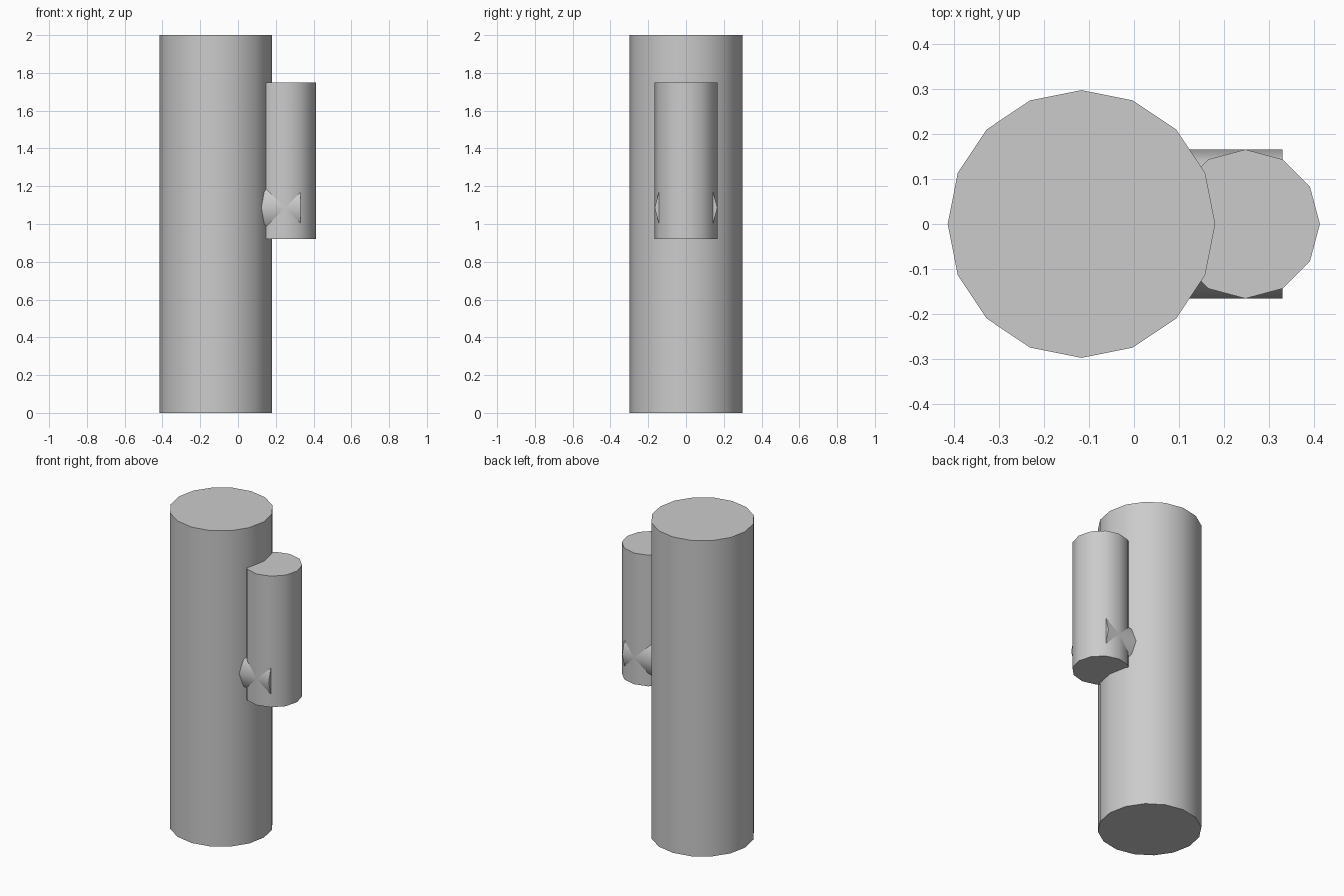
import bpy
from math import pi, radians

if "Cube" in bpy.data.objects:
    bpy.data.objects.remove(bpy.data.objects["Cube"])


def cylinder(name, sides, radius, depth, location, rotation=(0, 0, 0)):
    """Capped low-sided cylinder with a vertex on the +x side, smooth walls."""
    bpy.ops.mesh.primitive_cylinder_add(
        vertices=sides, radius=radius, depth=depth,
        location=location, rotation=rotation)
    obj = bpy.context.object
    obj.name = name
    bpy.ops.object.shade_smooth_by_angle(angle=radians(40))
    return obj


TRUNK_X, TRUNK_R = -0.117, 0.298
ARM_X, ARM_R = 0.248, 0.166
ARM_BOTTOM, ARM_TOP = 0.92, 1.75
ELBOW_END = 0.331

# Main upright column
cylinder("trunk", 16, TRUNK_R, 2.0, (TRUNK_X, 0, 1.0))

# Short horizontal branch reaching out of the trunk
cylinder("arm_joint", 12, ARM_R, ELBOW_END - TRUNK_X,
         ((ELBOW_END + TRUNK_X) / 2, 0, ARM_BOTTOM + ARM_R), (0, pi / 2, 0))

# Upright arm crossing the end of the branch
cylinder("arm_upright", 12, ARM_R, ARM_TOP - ARM_BOTTOM,
         (ARM_X, 0, (ARM_BOTTOM + ARM_TOP) / 2))
